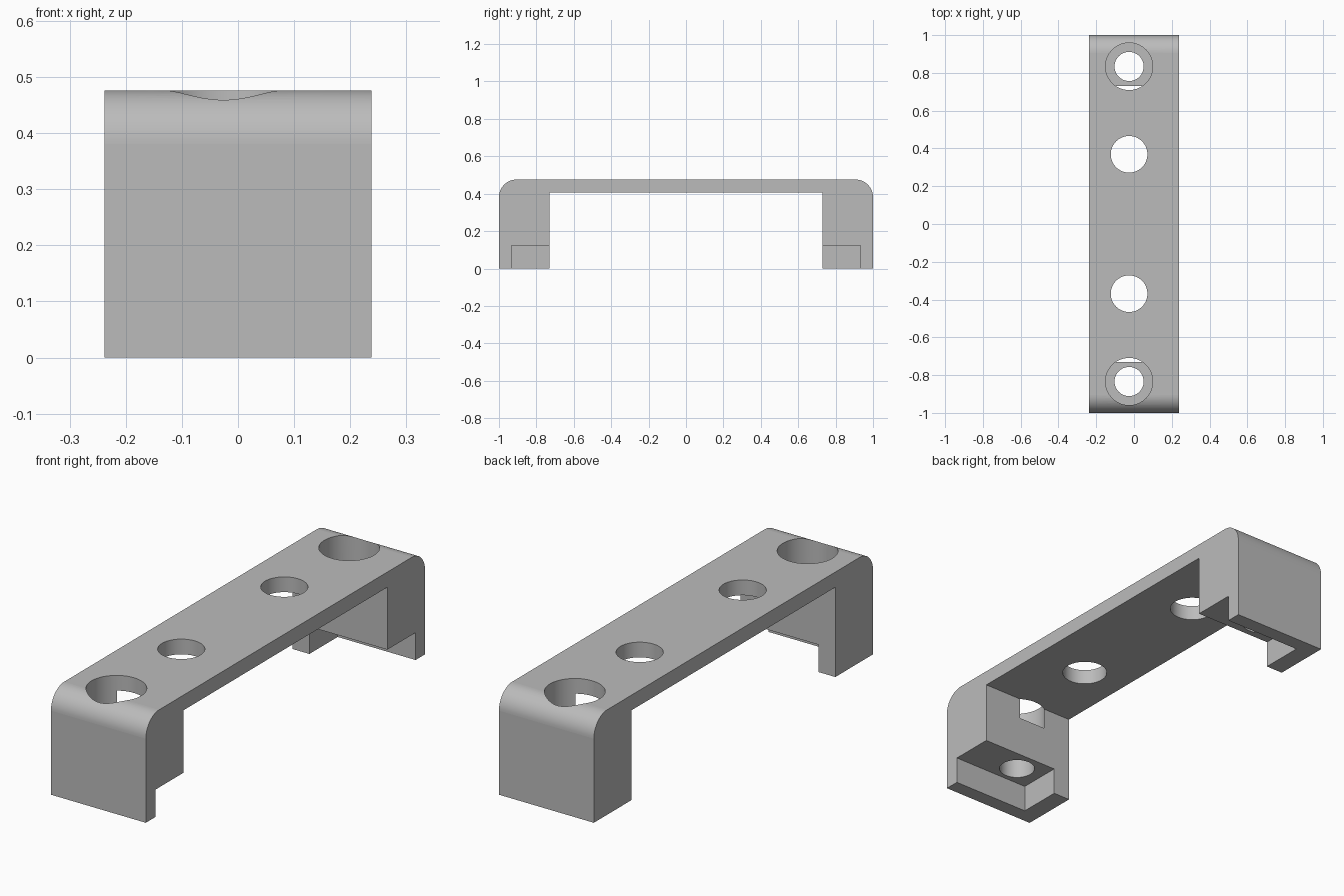
import bpy, bmesh, math
from mathutils import Matrix, Vector

cube = bpy.data.objects.get("Cube")
if cube:
    bpy.data.objects.remove(cube, do_unlink=True)

HALF_W, HEIGHT = 0.238, 0.476     # half width and overall height
LEG_IN, PLATE_Z = 0.73, 0.407     # inner leg face and plate underside
RADIUS = 0.095                    # rounded top corners
HOLE_X = -0.026                   # line of holes


def make_object(name, bm):
    bmesh.ops.recalc_face_normals(bm, faces=bm.faces)
    mesh = bpy.data.meshes.new(name)
    bm.to_mesh(mesh)
    bm.free()
    obj = bpy.data.objects.new(name, mesh)
    bpy.context.collection.objects.link(obj)
    return obj


def select_only(obj):
    bpy.ops.object.select_all(action='DESELECT')
    obj.select_set(True)
    bpy.context.view_layer.objects.active = obj


def cut(target, bm):
    """Subtract a closed shape from the target and discard the cutter."""
    cutter = make_object("cutter", bm)
    cutter.hide_render = True
    mod = target.modifiers.new("cut", 'BOOLEAN')
    mod.operation, mod.solver, mod.object = 'DIFFERENCE', 'EXACT', cutter
    select_only(target)
    bpy.ops.object.modifier_apply(modifier=mod.name)
    bpy.data.objects.remove(cutter, do_unlink=True)


def cylinder(y, radius, z0, z1):
    bm = bmesh.new()
    bmesh.ops.create_cone(bm, cap_ends=True, segments=64, radius1=radius,
                          radius2=radius, depth=z1 - z0,
                          matrix=Matrix.Translation((HOLE_X, y, (z0 + z1) / 2)))
    return bm


def box(low, high):
    low, high = Vector(low), Vector(high)
    bm = bmesh.new()
    bmesh.ops.create_cube(bm, size=1, matrix=Matrix.Translation((low + high) / 2)
                          @ Matrix.Diagonal((high - low).to_4d()))
    return bm


# Bracket body: half profile with a rounded corner, mirrored and extruded
half = [(LEG_IN, PLATE_Z), (LEG_IN, 0), (1, 0)]
for i in range(17):
    a = math.pi / 2 * i / 16
    half.append((1 - RADIUS + RADIUS * math.cos(a),
                 HEIGHT - RADIUS + RADIUS * math.sin(a)))
profile = half + [(-y, z) for y, z in reversed(half)]
bm = bmesh.new()
face = bm.faces.new([bm.verts.new((-HALF_W, y, z)) for y, z in profile])
out = bmesh.ops.extrude_face_region(bm, geom=[face])
bmesh.ops.translate(bm, vec=(2 * HALF_W, 0, 0),
                    verts=[v for v in out["geom"] if isinstance(v, bmesh.types.BMVert)])
bracket = make_object("mounting_bracket", bm)

for side in (-1, 1):
    # Pocket under each leg, open inwards and on one side
    y0, y1 = sorted((side * 0.6, side * 0.932))
    cut(bracket, box((-0.153, y0, -0.1), (0.4, y1, 0.124)))
    # Counterbored screw hole through the leg
    cut(bracket, cylinder(side * 0.834, 0.125, 0.31, 0.6))
    cut(bracket, cylinder(side * 0.834, 0.077, -0.1, 0.4))
    # Plain hole through the plate
    cut(bracket, cylinder(side * 0.369, 0.097, 0.3, 0.6))

# Smooth the curved walls, keep the flat faces flat
select_only(bracket)
bpy.ops.object.shade_smooth_by_angle(angle=math.radians(30))
for poly in bracket.data.polygons:
    poly.use_smooth = max(abs(c) for c in poly.normal) < 0.9999

# Material
grey = bpy.data.materials.new("plain_grey")
grey.use_nodes = True
colour = (0.5, 0.5, 0.5, 1)
grey.diffuse_color = colour
grey.node_tree.nodes["Principled BSDF"].inputs["Base Color"].default_value = colour
bracket.data.materials.clear()
bracket.data.materials.append(grey)
